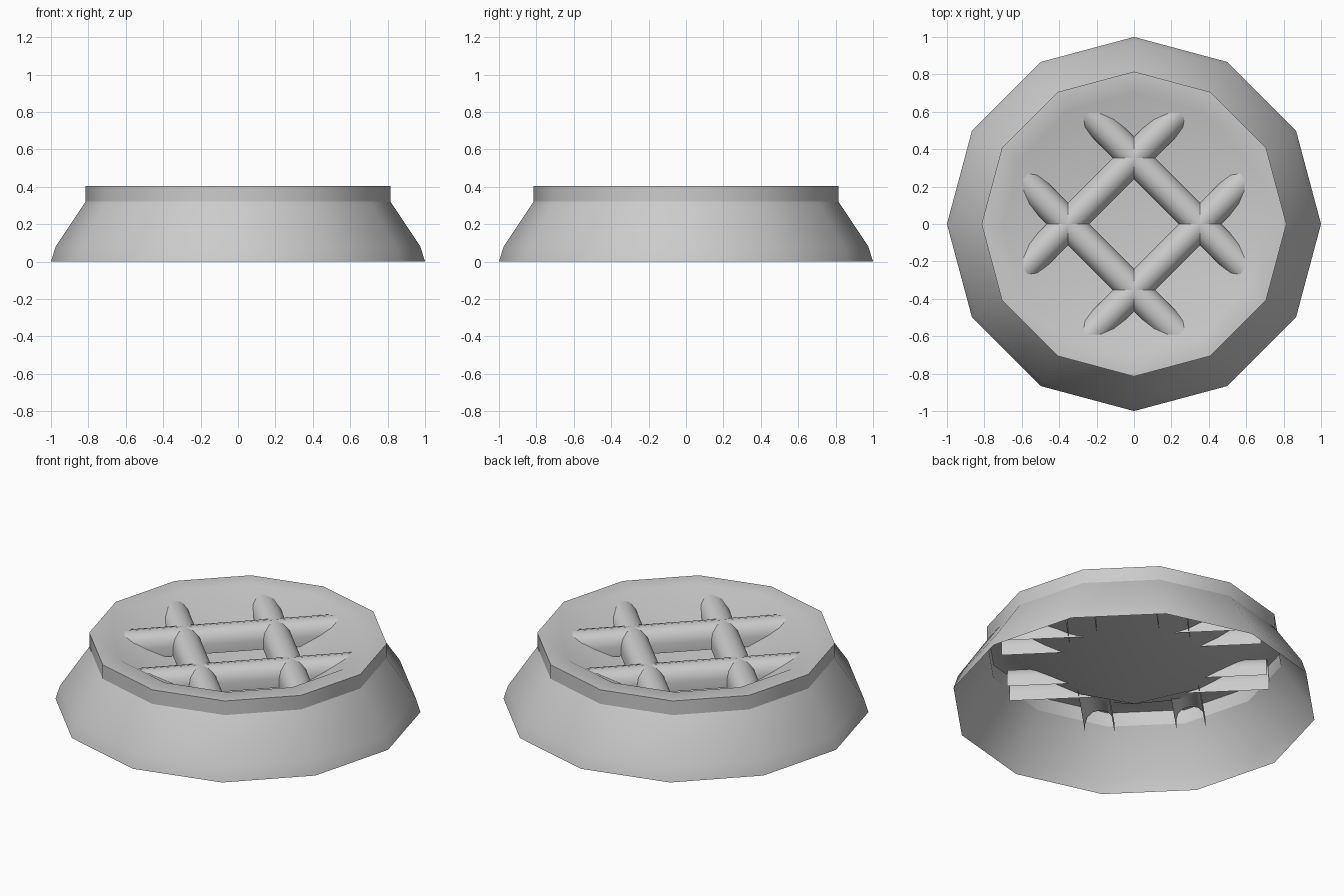
import bpy
from math import sin, cos, pi

if "Cube" in bpy.data.objects:
    bpy.data.objects.remove(bpy.data.objects["Cube"])

SIDES = 12


def make_object(name, verts, faces):
    mesh = bpy.data.meshes.new(name)
    mesh.from_pydata(verts, [], faces)
    obj = bpy.data.objects.new(name, mesh)
    bpy.context.collection.objects.link(obj)
    bpy.ops.object.select_all(action='DESELECT')
    obj.select_set(True)
    bpy.context.view_layer.objects.active = obj
    bpy.ops.object.shade_smooth_by_angle(angle=0.56)
    return obj


# Open-bottomed stepped body whose rim turns in to a shallow conical bowl
profile = [(1.0, 0.0), (0.975, 0.08), (0.815, 0.32), (0.815, 0.405), (0.70, 0.405)]
verts = [(r * cos(2 * pi * i / SIDES), r * sin(2 * pi * i / SIDES), z)
         for r, z in profile for i in range(SIDES)]
verts.append((0, 0, 0))
faces = []
for k in range(len(profile) - 1):
    for i in range(SIDES):
        a, b = k * SIDES + i, k * SIDES + (i + 1) % SIDES
        faces.append((a, b, b + SIDES, a + SIDES))
last = (len(profile) - 1) * SIDES
faces += [(last + i, last + (i + 1) % SIDES, len(verts) - 1) for i in range(SIDES)]
make_object("dish_body", verts, faces)


# Open half-round grate bar, running along its own x axis
def grate_bar(name, angle, offset, half=0.71, radius=0.08, axis_z=0.30):
    section = [(radius, 0.245)]
    section += [(radius * cos(pi * i / 6), axis_z + radius * sin(pi * i / 6)) for i in range(7)]
    section += [(-radius, 0.245)]
    n = len(section)
    verts = [(x, offset + y, z) for x in (-half, half) for y, z in section]
    faces = [(i, i + n, i + n + 1, i + 1) for i in range(n - 1)]
    obj = make_object(name, verts, faces)
    obj.rotation_euler.z = angle


# Two crossing pairs of bars, set diagonally
for label, angle in (("left", pi / 4), ("right", -pi / 4)):
    for side, offset in (("back", 0.25), ("front", -0.25)):
        grate_bar(f"grate_bar_{label}_{side}", angle, offset)
